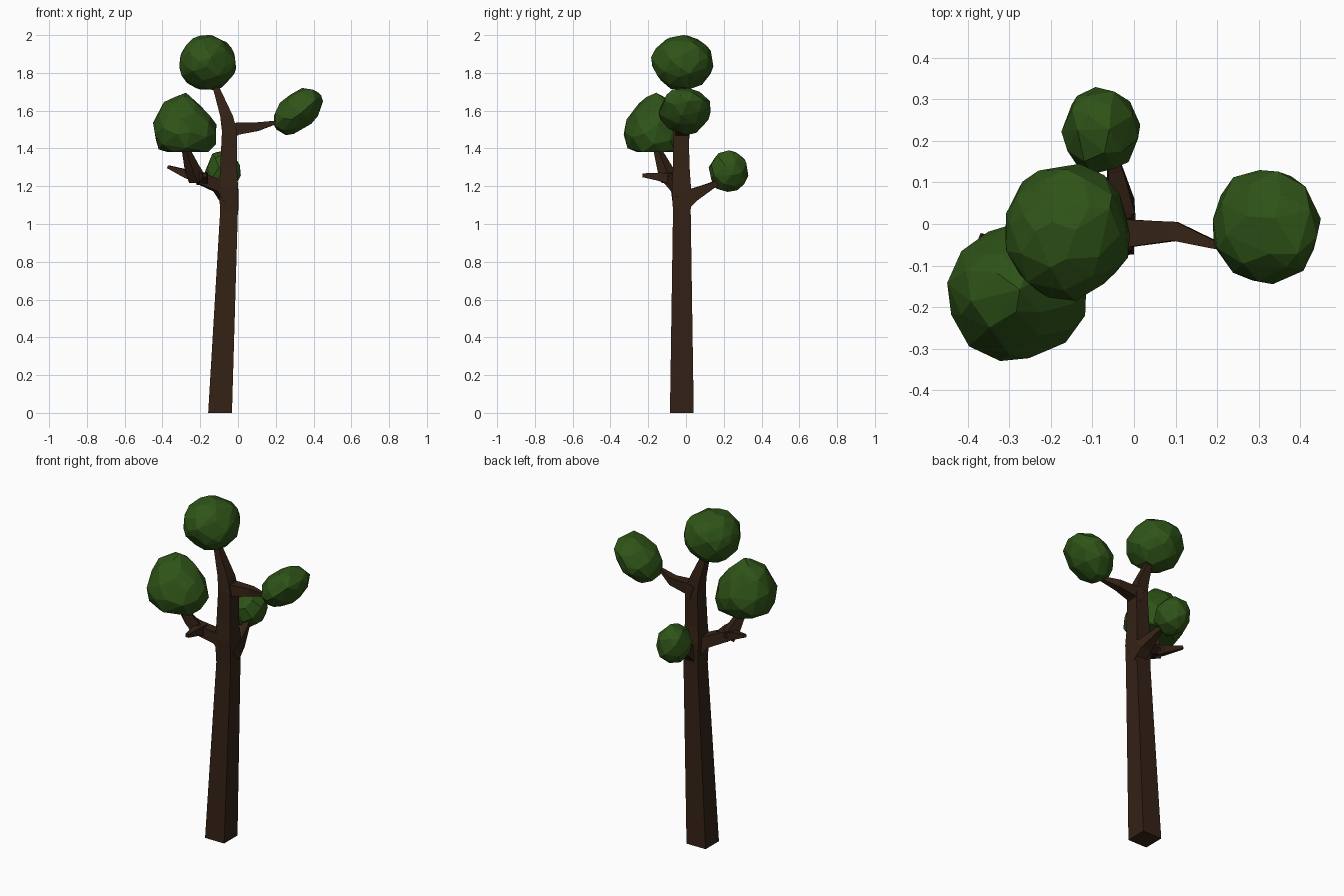
import bpy, bmesh, math, random
from mathutils import Vector

if "Cube" in bpy.data.objects:
    bpy.data.objects.remove(bpy.data.objects["Cube"])


def material(name, rgb):
    m = bpy.data.materials.new(name)
    m.diffuse_color = (*rgb, 1)
    m.use_nodes = True
    m.node_tree.nodes["Principled BSDF"].inputs["Base Color"].default_value = m.diffuse_color
    return m


BARK = material("bark", (0.035, 0.016, 0.008))
LEAF = material("leaf", (0.028, 0.088, 0.009))


def finish(name, bm, mat):
    bmesh.ops.recalc_face_normals(bm, faces=bm.faces[:])
    mesh = bpy.data.meshes.new(name)
    bm.to_mesh(mesh)
    bm.free()
    mesh.materials.append(mat)
    ob = bpy.data.objects.new(name, mesh)
    bpy.context.collection.objects.link(ob)


def limb(name, path, level=False):
    """Four-sided tube along (x, y, z, half width) points; level keeps rings horizontal."""
    bm = bmesh.new()
    pts = [Vector(p[:3]) for p in path]
    rings = []
    for i, p in enumerate(pts):
        t = (pts[min(i + 1, len(pts) - 1)] - pts[max(i - 1, 0)]).normalized()
        side, up = Vector((1, 0, 0)), Vector((0, 1, 0))
        if not level:
            side = t.cross(Vector((0, 0, 1))).normalized()
            up = side.cross(t)
        h = path[i][3]
        rings.append([bm.verts.new(p + h * (a * side + b * up))
                      for a, b in ((-1, -1), (1, -1), (1, 1), (-1, 1))])
    for r, s in zip(rings, rings[1:]):
        for k in range(4):
            bm.faces.new((r[k], r[(k + 1) % 4], s[(k + 1) % 4], s[k]))
    bm.faces.new(rings[0])
    bm.faces.new(rings[-1])
    finish(name, bm, BARK)


def foliage(name, lo, hi, count, seed, shape=lambda v: v):
    """Faceted convex clump, shaped and then fitted to the box lo..hi."""
    rnd = random.Random(seed)
    pts = []
    for i in range(count):
        z = 1 - 2 * (i + 0.5) / count
        a = i * math.pi * (3 - math.sqrt(5))
        r = math.sqrt(1 - z * z)
        v = Vector((r * math.cos(a), r * math.sin(a), z))
        v += Vector([rnd.uniform(-0.12, 0.12) for _ in range(3)])
        pts.append(shape(v.normalized() * rnd.uniform(0.96, 1.04)))
    mn = [min(p[k] for p in pts) for k in range(3)]
    mx = [max(p[k] for p in pts) for k in range(3)]
    bm = bmesh.new()
    for p in pts:
        bm.verts.new([lo[k] + (p[k] - mn[k]) / (mx[k] - mn[k]) * (hi[k] - lo[k])
                      for k in range(3)])
    res = bmesh.ops.convex_hull(bm, input=bm.verts[:])
    inside = {g for g in res["geom_interior"] if isinstance(g, bmesh.types.BMVert)}
    bmesh.ops.delete(bm, geom=list(inside), context='VERTS')
    finish(name, bm, LEAF)


# Trunk, running up into the crown
limb("trunk", [(-0.095, -0.022, 0, 0.063), (-0.048, -0.022, 1.06, 0.047),
               (-0.05, -0.024, 1.2, 0.05), (-0.05, -0.025, 1.3, 0.044),
               (-0.045, -0.026, 1.49, 0.04), (-0.06, -0.025, 1.57, 0.034),
               (-0.115, -0.022, 1.72, 0.018), (-0.14, -0.02, 1.82, 0.014)], True)

# Branches
limb("right_branch", [(-0.05, -0.022, 1.49, 0.04), (0.0, -0.022, 1.505, 0.032),
                      (0.1, -0.018, 1.515, 0.023), (0.21, -0.055, 1.54, 0.008),
                      (0.27, -0.03, 1.57, 0.007)])
limb("left_branch", [(-0.04, -0.022, 1.12, 0.04), (-0.1, -0.04, 1.2, 0.034),
                     (-0.21, -0.085, 1.245, 0.03), (-0.27, -0.07, 1.265, 0.022),
                     (-0.37, -0.03, 1.303, 0.008)])
limb("left_foliage_stem", [(-0.215, -0.085, 1.235, 0.034), (-0.245, -0.115, 1.3, 0.028),
                           (-0.275, -0.15, 1.39, 0.016), (-0.285, -0.165, 1.45, 0.014)])
limb("front_stub", [(-0.19, -0.07, 1.235, 0.03), (-0.18, -0.14, 1.25, 0.022),
                    (-0.175, -0.23, 1.258, 0.01)])
limb("back_branch", [(-0.035, -0.02, 1.1, 0.038), (-0.033, 0.04, 1.155, 0.035),
                     (-0.045, 0.13, 1.2, 0.018), (-0.065, 0.2, 1.24, 0.012)])


# Foliage clumps
def left_shape(v):
    z = max(v.z, -0.62)
    k = 1 - 0.28 * max(z, 0)
    return Vector((v.x * k - 0.12 * z, v.y * k, z))


foliage("top_foliage", (-0.31, -0.185, 1.71), (-0.01, 0.145, 2.0), 60, 3)
foliage("left_foliage", (-0.45, -0.33, 1.38), (-0.115, 0.0, 1.695), 48, 5, left_shape)
foliage("right_foliage", (0.19, -0.145, 1.47), (0.45, 0.13, 1.72), 42, 8,
        lambda v: Vector((v.x, v.y, v.z + 0.5 * v.x)))
foliage("back_foliage", (-0.175, 0.12, 1.17), (0.015, 0.33, 1.39), 34, 11)
